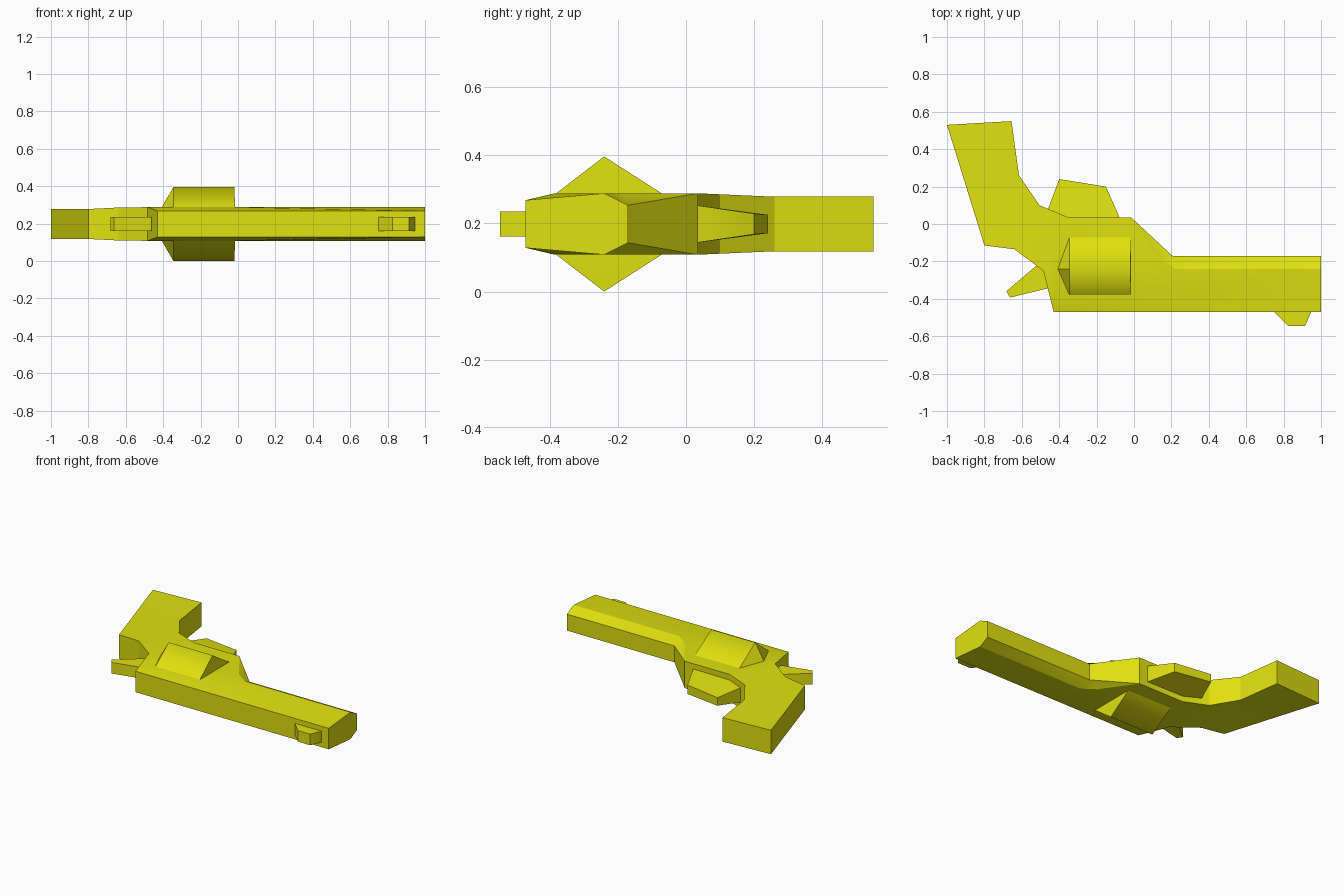
import bpy, bmesh, math

if "Cube" in bpy.data.objects:
    bpy.data.objects.remove(bpy.data.objects["Cube"])

ZC = 0.198  # height of the symmetry plane

yellow = bpy.data.materials.new("yellow")
yellow.diffuse_color = (0.75, 0.75, 0.005, 1)
yellow.use_nodes = True
yellow.node_tree.nodes["Principled BSDF"].inputs["Base Color"].default_value = yellow.diffuse_color


def solid(name, pts, caps, rim, angle=25):
    """Solid symmetric about z = ZC: pts are (x, y, half thickness),
    caps are the faces of one side, rim is the closed outline joining both sides."""
    bm = bmesh.new()
    up = [bm.verts.new((x, y, ZC + h)) for x, y, h in pts]
    lo = [bm.verts.new((x, y, ZC - h)) for x, y, h in pts]
    for c in caps:
        bm.faces.new([up[i] for i in c])
        bm.faces.new([lo[i] for i in reversed(c)])
    for a, b in zip(rim, rim[1:] + rim[:1]):
        bm.faces.new((up[a], up[b], lo[b], lo[a]))
    bmesh.ops.recalc_face_normals(bm, faces=bm.faces)
    for f in bm.faces:
        f.smooth = True
    for e in bm.edges:
        e.smooth = e.calc_face_angle(math.pi) < math.radians(angle)
    me = bpy.data.meshes.new(name)
    bm.to_mesh(me)
    bm.free()
    me.materials.append(yellow)
    ob = bpy.data.objects.new(name, me)
    bpy.context.collection.objects.link(ob)
    return ob


def plate(name, pts):
    """Simple plate with one cap per side."""
    n = list(range(len(pts)))
    return solid(name, pts, [n], n)


# Grip, frame and barrel in one body
A, B, C, D, E, F, G, H, I, J, K, L, M, N, O, P, Q, R = range(18)
solid("body", [
    (-1, .53, .08), (-.655, .55, .08), (-.615, .26, .08), (-.505, .10, .087),
    (-.35, .035, .09), (-.015, .035, .09), (.135, -.18, .09), (.22, -.24, .09),
    (1, -.24, .09), (1, -.17, .055), (.205, -.17, .055), (1, -.47, .07),
    (-.43, -.47, .07), (-.485, -.25, .09), (-.64, -.135, .088), (-.8, -.115, .08),
    (-.42, -.385, .09), (-.02, -.385, .09)],
    [(A, B, C, P), (P, C, D, O), (O, D, E, N), (N, E, F, G, H, R, Q),
     (N, Q, M), (Q, R, M), (R, L, M), (R, H, I, L),
     (F, K, G), (G, K, H), (H, K, J, I)],
    [A, B, C, D, E, F, K, J, I, L, M, N, O, P])

# Drum: ridged bulge through the frame, smooth across its ridge
drum = solid("drum", [
    (-.408, -.24, .089), (-.345, -.382, .089), (-.015, -.382, .089),
    (-.015, -.07, .089), (-.345, -.07, .089),
    (-.345, -.24, .198), (-.02, -.24, .198)],
    [(0, 1, 5), (0, 5, 4), (1, 2, 6, 5), (5, 6, 3, 4), (2, 3, 6)],
    [0, 1, 2, 3, 4])
for e in drum.data.edges:
    a, b = (drum.data.vertices[i].co for i in e.vertices)
    if abs(a.z - b.z) < .001 and abs(a.z - ZC) > .15:
        e.use_edge_sharp = False

# Guard below the frame, tapering outwards
plate("trigger_guard", [
    (-.455, .05, .05), (-.46, .08, .048), (-.40, .24, .027),
    (-.15, .20, .03), (-.075, .03, .055), (-.075, .0, .058), (-.40, .0, .056)])

# Hammer at the rear
plate("hammer", [
    (-.525, -.225, .037), (-.683, -.36, .037), (-.662, -.393, .037),
    (-.465, -.345, .037), (-.42, -.30, .037), (-.45, -.2, .037)])

# Front sight on the barrel
plate("front_sight", [
    (.73, -.45, .037), (.75, -.47, .037), (.825, -.545, .037),
    (.915, -.545, .037), (.947, -.47, .037), (.95, -.45, .037)])
